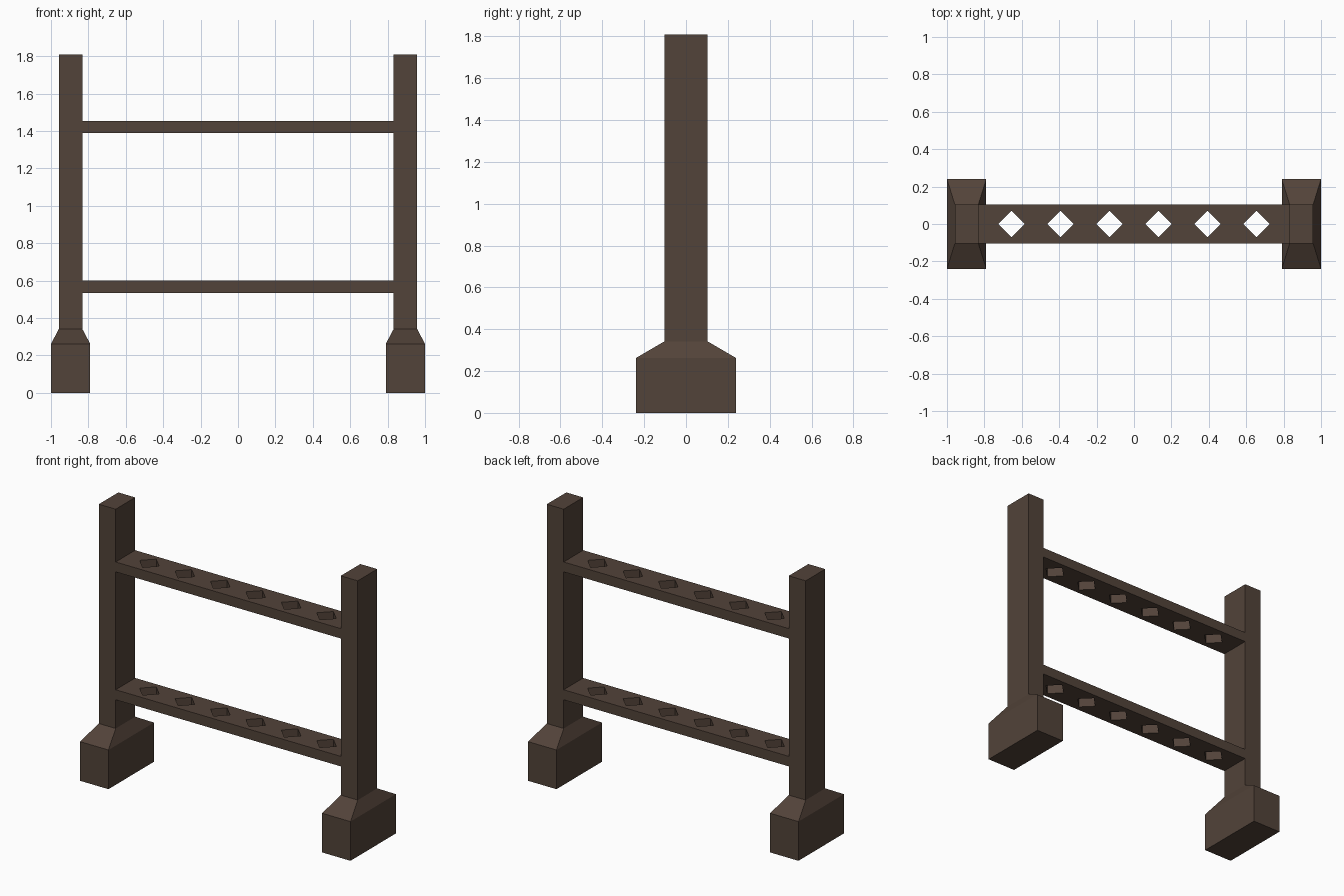
import bpy, bmesh

if "Cube" in bpy.data.objects:
    bpy.data.objects.remove(bpy.data.objects["Cube"])

wood = bpy.data.materials.new("dark_wood")
wood.diffuse_color = (0.085, 0.056, 0.041, 1)
wood.use_nodes = True
wood.node_tree.nodes["Principled BSDF"].inputs["Base Color"].default_value = wood.diffuse_color

POST_X = 0.895      # post centre
POST_HX = 0.0625    # post half width
POST_HY = 0.103     # post half depth
INNER = POST_X - POST_HX


def add_object(name, mesh):
    ob = bpy.data.objects.new(name, mesh)
    bpy.context.collection.objects.link(ob)
    mesh.materials.clear()
    mesh.materials.append(wood)
    return ob


def loft(name, cx, rings):
    """Closed solid from stacked rectangles (half x, half y, z)."""
    bm = bmesh.new()
    loops = [[bm.verts.new((cx + sx * hx, sy * hy, z))
              for sx, sy in ((-1, -1), (1, -1), (1, 1), (-1, 1))]
             for hx, hy, z in rings]
    for a, b in zip(loops, loops[1:]):
        for i in range(4):
            j = (i + 1) % 4
            bm.faces.new((a[i], a[j], b[j], b[i]))
    bm.faces.new(loops[0])
    bm.faces.new(loops[-1])
    bmesh.ops.recalc_face_normals(bm, faces=bm.faces)
    mesh = bpy.data.meshes.new(name)
    bm.to_mesh(mesh)
    bm.free()
    return add_object(name, mesh)


def rail(name, z0, z1):
    """Flat board with a row of diamond holes cut right through."""
    curve = bpy.data.curves.new(name, 'CURVE')
    curve.dimensions = '2D'
    curve.fill_mode = 'BOTH'
    curve.extrude = (z1 - z0) / 2

    def outline(points):
        s = curve.splines.new('POLY')
        s.points.add(len(points) - 1)
        for p, (x, y) in zip(s.points, points):
            p.co = (x, y, 0, 1)
        s.use_cyclic_u = True

    outline([(-INNER, -POST_HY), (INNER, -POST_HY), (INNER, POST_HY), (-INNER, POST_HY)])
    r = 0.072
    for i in range(6):
        x = (i - 2.5) * 0.262
        outline([(x - r, 0), (x, -r), (x + r, 0), (x, r)])

    # turn the filled outline into a welded mesh
    temp = bpy.data.objects.new(name + "_outline", curve)
    bpy.context.collection.objects.link(temp)
    deps = bpy.context.evaluated_depsgraph_get()
    mesh = bpy.data.meshes.new_from_object(temp.evaluated_get(deps))
    bpy.data.objects.remove(temp)
    bm = bmesh.new()
    bm.from_mesh(mesh)
    bmesh.ops.remove_doubles(bm, verts=bm.verts, dist=1e-4)
    bmesh.ops.recalc_face_normals(bm, faces=bm.faces)
    for f in bm.faces:
        f.smooth = False
    bm.to_mesh(mesh)
    bm.free()
    add_object(name, mesh).location.z = (z0 + z1) / 2


# Upright posts with heavy chamfered feet
for side, sx in (("left", -1), ("right", 1)):
    loft(side + "_post_and_foot", sx * POST_X, [
        (0.105, 0.24, 0), (0.105, 0.24, 0.262),
        (POST_HX, POST_HY, 0.342), (POST_HX, POST_HY, 1.808)])

# Two pierced cross rails
rail("lower_rail", 0.534, 0.601)
rail("upper_rail", 1.389, 1.455)
